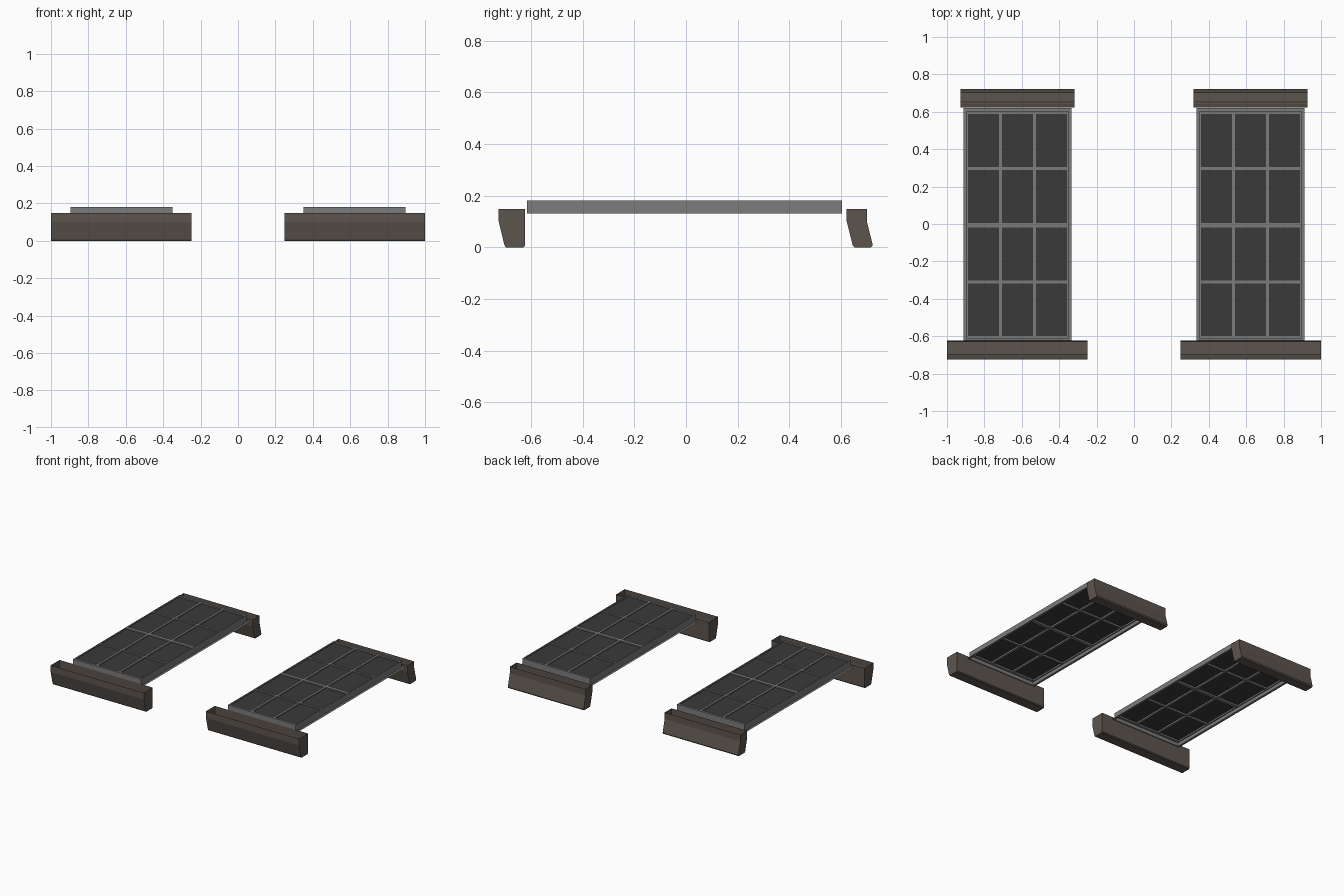
import bpy, bmesh

if "Cube" in bpy.data.objects:
    bpy.data.objects.remove(bpy.data.objects["Cube"])

def material(name, rgb):
    m = bpy.data.materials.new(name)
    m.diffuse_color = (*rgb, 1)
    m.use_nodes = True
    m.node_tree.nodes["Principled BSDF"].inputs["Base Color"].default_value = m.diffuse_color
    return m

STONE = material("brown stone", (0.108, 0.090, 0.076))
GREY = material("grey frame paint", (0.20, 0.20, 0.20))
GLASS = material("dark glass", (0.042, 0.042, 0.042))

def finish(name, bm, mat):
    me = bpy.data.meshes.new(name)
    bm.to_mesh(me)
    bm.free()
    me.materials.append(mat)
    ob = bpy.data.objects.new(name, me)
    bpy.context.collection.objects.link(ob)

def add_box(bm, x0, x1, y0, y1, z0, z1):
    r = bmesh.ops.create_cube(bm, size=1)
    for v in r["verts"]:
        v.co.x = x0 if v.co.x < 0 else x1
        v.co.y = y0 if v.co.y < 0 else y1
        v.co.z = z0 if v.co.z < 0 else z1

def trough(name, cx, half, profile):
    """Extrude an open (y, z) profile along x; the wall side stays open."""
    bm = bmesh.new()
    a = [bm.verts.new((cx - half, y, z)) for y, z in profile]
    b = [bm.verts.new((cx + half, y, z)) for y, z in profile]
    bm.faces.new(a)
    bm.faces.new(b[::-1])
    for i in range(len(a) - 1):
        bm.faces.new((a[i], b[i], b[i + 1], a[i + 1]))
    bmesh.ops.recalc_face_normals(bm, faces=bm.faces)
    finish(name, bm, STONE)

SILL = [(-0.725, 0.148), (-0.725, 0.10), (-0.703, 0.008), (-0.697, 0),
        (-0.629, 0), (-0.623, 0.006), (-0.623, 0.148)]
LINTEL = [(0.70, 0.148), (0.70, 0.10), (0.723, 0.008), (0.717, 0),
          (0.652, 0), (0.645, 0.008), (0.622, 0.10), (0.622, 0.148)]
Y0, Y1, W = -0.608, 0.595, 0.272      # opening in the frame

for side, cx in (("left", -0.623), ("right", 0.623)):
    trough(side + "_sill", cx * 1.003, 0.375, SILL)
    trough(side + "_lintel", cx, 0.305, LINTEL)

    # thin front flange with a wall running back round the opening
    bm = bmesh.new()
    def ring(w, y0, y1, z):
        return [bm.verts.new((cx + x, y, z)) for x, y in
                ((-w, y0), (w, y0), (w, y1), (-w, y1))]
    rings = [ring(0.288, -0.622, 0.621, 0.13), ring(W, Y0 - .008, Y1 + .008, 0.13),
             ring(W, Y0 - .008, Y1 + .008, 0.18)]
    for p, q in zip(rings, rings[1:]):
        for i in range(4):
            j = (i + 1) % 4
            bm.faces.new((p[i], p[j], q[j], q[i]))
    finish(side + "_frame", bm, GREY)

    # sash border and glazing bars
    bm = bmesh.new()
    for s in (-1, 1):
        x = cx + s * (W - 0.004)
        add_box(bm, x - .004, x + .004, Y0 - .008, Y1 + .008, 0.155, 0.18)
        x = cx + s * 0.091
        add_box(bm, x - .008, x + .008, Y0, Y1, 0.155, 0.18)
    for y, h in ((Y0, .008), (-0.31, .007), (-0.007, .012), (0.297, .007), (Y1, .008)):
        add_box(bm, cx - W, cx + W, y - h, y + h, 0.155, 0.18)
    finish(side + "_glazing_bars", bm, GREY)

    # glass
    bm = bmesh.new()
    add_box(bm, cx - W + .002, cx + W - .002, Y0, Y1, 0.166, 0.172)
    finish(side + "_glass", bm, GLASS)
